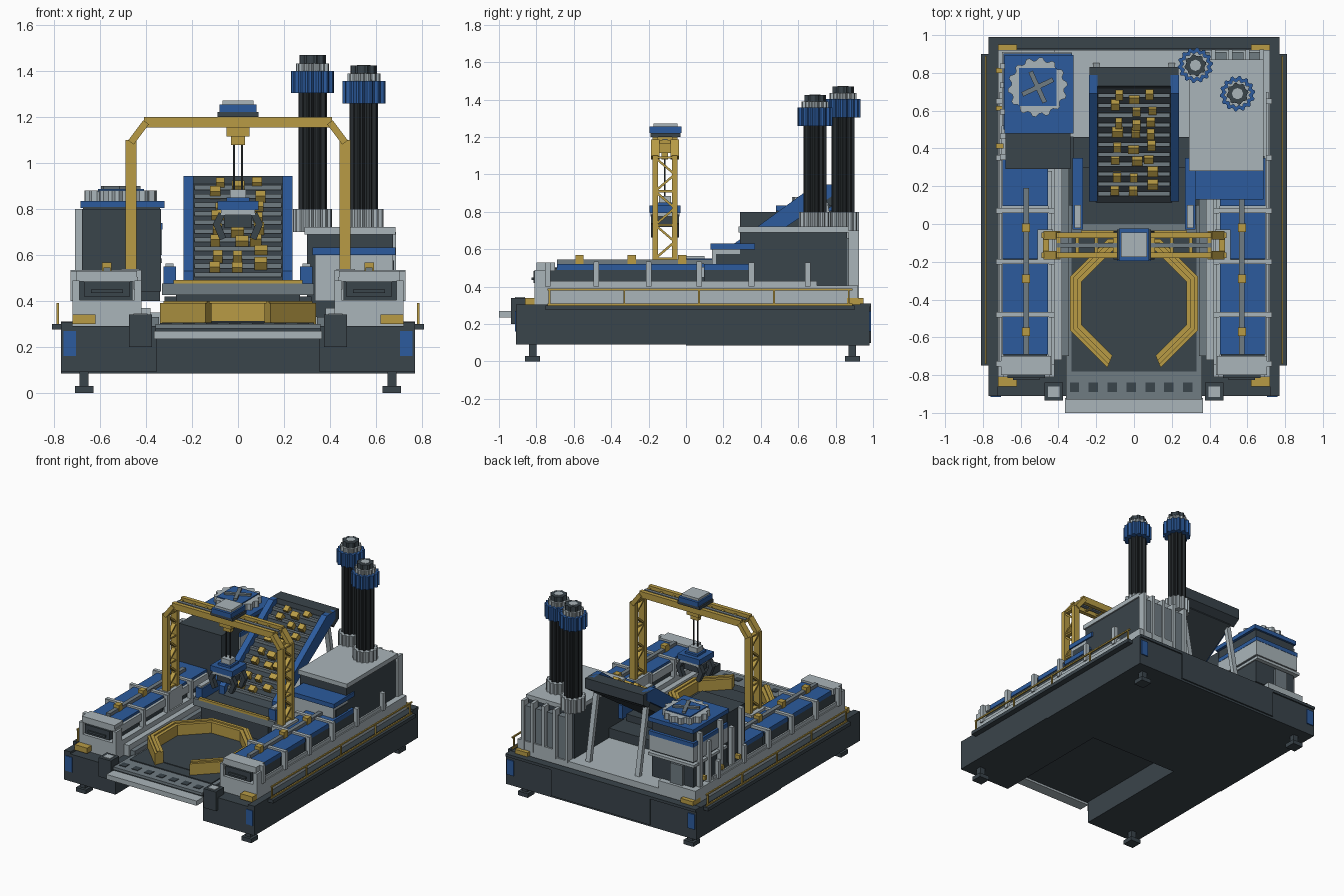
import bpy, bmesh, math, random
from mathutils import Vector, Matrix

if "Cube" in bpy.data.objects:
    bpy.data.objects.remove(bpy.data.objects["Cube"])

random.seed(4)


def material(name, rgb):
    m = bpy.data.materials.new(name)
    m.diffuse_color = (*rgb, 1)
    m.use_nodes = True
    m.node_tree.nodes["Principled BSDF"].inputs["Base Color"].default_value = m.diffuse_color
    return m


SLATE = material("dark slate", (0.042, 0.058, 0.07))
BLACK = material("soot black", (0.02, 0.025, 0.028))
LIGHT = material("light grey", (0.40, 0.46, 0.49))
MID = material("mid grey", (0.16, 0.20, 0.225))
BLUE = material("blue", (0.025, 0.105, 0.34))
GOLD = material("gold", (0.48, 0.33, 0.06))


def finish(name, bm, mat):
    bmesh.ops.recalc_face_normals(bm, faces=bm.faces)
    me = bpy.data.meshes.new(name)
    bm.to_mesh(me)
    bm.free()
    me.materials.append(mat)
    ob = bpy.data.objects.new(name, me)
    bpy.context.collection.objects.link(ob)
    return ob


def boxes(name, mat, items, mirror=False):
    """Boxes as (x0, x1, y0, y1, z0, z1), optionally mirrored in x."""
    bm = bmesh.new()
    for s in ((1, -1) if mirror else (1,)):
        for x0, x1, y0, y1, z0, z1 in items:
            c = Matrix.Translation((s * (x0 + x1) / 2, (y0 + y1) / 2, (z0 + z1) / 2))
            bmesh.ops.create_cube(bm, size=1, matrix=c @ Matrix.Diagonal((x1 - x0, y1 - y0, z1 - z0, 1)))
    return finish(name, bm, mat)


def bars(name, mat, items, w, d, mirror=False):
    """Straight bars between point pairs."""
    bm = bmesh.new()
    for s in ((1, -1) if mirror else (1,)):
        for a, b in items:
            a, b = (Vector((s * p[0], p[1], p[2])) for p in (a, b))
            rot = (b - a).to_track_quat('Z', 'Y').to_matrix().to_4x4()
            bmesh.ops.create_cube(bm, size=1, matrix=Matrix.Translation((a + b) / 2) @ rot
                                  @ Matrix.Diagonal((w, d, (b - a).length, 1)))
    return finish(name, bm, mat)


def prism(name, mat, pts, lo, hi, place, mirror=False):
    """Extrude a 2D outline from lo to hi; place(u, v, w) gives the point."""
    bm = bmesh.new()
    for s in ((1, -1) if mirror else (1,)):
        rings = [[bm.verts.new((s * p[0], p[1], p[2])) for p in (place(u, v, w) for u, v in pts)] for w in (lo, hi)]
        n = len(pts)
        for r in rings:
            bm.faces.new(r)
        for i in range(n):
            bm.faces.new((rings[0][i], rings[0][(i + 1) % n], rings[1][(i + 1) % n], rings[1][i]))
    return finish(name, bm, mat)


def upright(u, v, w):
    return (u, v, w)


def sideways(u, v, w):
    return (w, u, v)


def gear(cx, cy, r, depth, teeth):
    pts = []
    for i in range(teeth * 4):
        a = math.tau * (i + 0.5) / (teeth * 4)
        k = r if i % 4 < 2 else r - depth
        pts.append((cx + k * math.cos(a), cy + k * math.sin(a)))
    return pts


# Base with front notch, feet and corner plates
boxes("base", SLATE, [(-.77, .77, 0, .98, .085, .29), (-.36, .36, -.92, 0, .25, .285), (-.4, .4, .97, .99, .1, .29)])
boxes("base_front_arm", SLATE, [(.355, .77, -.91, 0, .09, .29)], True)
boxes("side_walkway", SLATE, [(.75, .81, -.75, .9, .275, .3)], True)
boxes("base_rim", SLATE, [(.72, .77, -.91, .98, .29, .305), (0, .77, .93, .99, .29, .31)], True)
boxes("foot", SLATE, [b for y in (-.82, .89) for b in ((.65, .69, y - .02, y + .02, .03, .1),
                                                        (.63, .71, y - .04, y + .04, 0, .03))], True)
boxes("corner_plate", BLUE, [(.705, .76, -.915, -.9, .16, .27), (.705, .76, .97, .988, .16, .27)], True)
boxes("corner_bollard", GOLD, [(.62, .72, -.86, -.81, .3, .34), (.62, .72, .86, .95, .3, .34)], True)

# Side handrails
bars("handrail", GOLD, [((.785, -.74, z), (.785, .89, z)) for z in (.305, .385)]
     + [((.785, -.73 + .4 * i, .29), (.785, -.73 + .4 * i, .39)) for i in range(5)], .01, .01, True)

# Front deck, ramp and comb
boxes("deck", MID, [(-.36, .36, -.93, .1, .28, .3)])
boxes("deck_inner", SLATE, [(-.33, .33, -.78, .1, .295, .307)])
boxes("ramp", LIGHT, [(-.365, .365, -1, -.92, .235, .27)])
boxes("deck_comb", SLATE, [(-.34 + .1 * i, -.29 + .1 * i, -.89, -.84, .29, .304) for i in range(7)])
boxes("gate_post", SLATE, [(.375, .475, -.935, -.84, .2, .34)], True)
boxes("gate_post_cap", LIGHT, [(.395, .455, -.915, -.86, .34, .345)], True)

# Raised light platform around the sides and back
boxes("platform", LIGHT, [(.42, .72, -.81, .92, .29, .405), (.38, .44, -.72, .45, .29, .37),
                          (0, .7, .46, .92, .29, .35)], True)
boxes("platform_inner_step", MID, [(.345, .39, -.7, .45, .29, .33)], True)

# Octagonal arena wall, open towards the front
def octagon(r, i):
    a = math.radians(-67.5 + 45 * i)
    return (r * math.cos(a), -.42 + r * math.sin(a))


for i in range(7):
    prism("arena_wall", GOLD, [octagon(.368, i), octagon(.368, i + 1), octagon(.30, i + 1), octagon(.30, i)],
          .30, .39, upright)
    prism("arena_wall_cap", GOLD, [octagon(.35, i), octagon(.35, i + 1), octagon(.325, i + 1), octagon(.325, i)],
          .39, .4, upright)
prism("arena_floor", SLATE, [octagon(.30, i) for i in range(8)], .3, .312, upright)

# Side tank rows with ribs, hoods and a centre pipe
boxes("tank", SLATE, [(.46, .69, y, y + .265, .4, .5) for y in (-.76, -.475, -.19, .095)] + [(.48, .67, .3, .68, .4, .48)], True)
boxes("tank_lid", BLUE, [(.455, .695, y, y + .255, .49, .522) for y in (-.69, -.465, -.185, .095)], True)
boxes("tank_rib", LIGHT, [b for y in (-.48, -.2, .07) for b in ((.42, .73, y - .013, y + .013, .515, .535),
      (.42, .45, y - .015, y + .015, .4, .53), (.7, .73, y - .015, y + .015, .4, .53))]
      + [(.7, .73, y - .015, y + .015, .4, .53) for y in (-.74, .35, .65)], True)
boxes("tank_rail", LIGHT, [(.435, .455, -.8, .28, .45, .505), (.7, .712, -.8, .7, .4, .43)], True)
boxes("tank_hood", LIGHT, [(.44, .705, -.8, -.7, .485, .53), (.42, .45, -.81, -.74, .4, .49), (.69, .72, -.81, -.74, .4, .49)], True)
boxes("tank_grille", SLATE, [(.47, .67, -.815, -.76, .42, .485), (.5, .64, -.825, -.8, .435, .45)], True)
boxes("tank_pipe", MID, [(.555, .585, -.69, .19, .52, .545)], True)
boxes("pipe_valve", GOLD, [(.55, .592, y - .022, y + .022, .52, .568) for y in (-.57, -.29, -.02)], True)

# Gantry crane legs, beam and trolley
YS = (-.165, -.06)
boxes("gantry_footing", LIGHT, [(.43, .51, -.19, -.03, .4, .54)], True)
bars("gantry_leg", GOLD, [((.466, y, .53), (.466, y, 1.1)) for y in YS]
     + [((.466, y, 1.09), (.4, y, 1.178)) for y in YS], .046, .03, True)
bars("gantry_lattice", GOLD, [((.466, YS[i % 2], .55 + .09 * i), (.466, YS[1 - i % 2], .64 + .09 * i)) for i in range(6)]
     + [((.466, YS[0], z), (.466, YS[1], z)) for z in (.55, .73, .91, 1.09)], .03, .012, True)
bars("gantry_beam", GOLD, [((-.41, y, 1.178), (.41, y, 1.178)) for y in YS], .03, .046)
boxes("beam_tie", GOLD, [(-.41 + .1 * i, -.39 + .1 * i, -.16, -.06, 1.165, 1.185) for i in range(9)])
boxes("beam_track", MID, [(-.41, .41, -.125, -.1, 1.165, 1.19)])
boxes("trolley_base", SLATE, [(-.09, .09, -.19, -.03, 1.2, 1.222)])
boxes("trolley_body", BLUE, [(-.08, .08, -.195, -.025, 1.222, 1.255)])
boxes("trolley_cap", LIGHT, [(-.068, .068, -.175, -.045, 1.255, 1.272)])
boxes("trolley_winch", GOLD, [(-.05, .05, -.15, -.075, 1.115, 1.2), (-.03, .03, -.13, -.095, 1.08, 1.12)])
boxes("hoist_cable", BLACK, [(.013, .021, -.117, -.109, .87, 1.16)], True)

# Hanging grabber
boxes("grabber_top", LIGHT, [(-.035, .035, -.145, -.08, .84, .885), (-.075, .075, -.19, -.035, .775, .795)])
boxes("grabber_body", BLUE, [(-.09, .09, -.195, -.03, .795, .835), (-.05, .05, -.16, -.06, .835, .85)])
boxes("grabber_core", SLATE, [(-.06, .06, -.16, -.06, .72, .78)])
bars("grabber_claw", SLATE, [((.07, y, .78), (.095, y, .73)) for y in (-.17, -.055)]
     + [((.095, y, .74), (.065, y, .67)) for y in (-.17, -.055)], .035, .03, True)

# Inclined feeder with slats and ore blocks
SLOPE = math.atan2(.46, .63)


def belt(y):
    return .47 + (y - .12) * .73


prism("feeder_bed", SLATE, [(.1, .38), (.1, .46), (.72, .91), (.78, .91), (.78, .83)], -.2, .2, sideways)
prism("feeder_side", BLUE, [(.12, .44), (.12, .53), (.69, .945), (.79, .945), (.79, .89)], .193, .237, sideways, True)
prism("feeder_head", SLATE, [(.72, .89), (.73, .945), (.83, .945), (.83, .87), (.77, .83)], -.235, .235, sideways)
bars("feeder_strut", LIGHT, [((.2, .74, .86), (.2, .84, .33))], .035, .03, True)
bars("feeder_slat", MID, [((-.19, y, belt(y) + .015), (.19, y, belt(y) + .015))
                          for y in (.16 + .052 * i for i in range(11))], .022, .02)
bm = bmesh.new()
for row in range(8):
    for col in (-.09, .01, .09):
        y = .19 + .07 * row + random.uniform(-.02, .02)
        m = Matrix.Translation((col + random.uniform(-.015, .015), y, belt(y) + .03)) @ Matrix.Rotation(SLOPE, 4, 'X')
        bmesh.ops.create_cube(bm, size=1, matrix=m @ Matrix.Diagonal((random.uniform(.035, .06), .04, .04, 1)))
finish("ore_blocks", bm, GOLD)

# Feeder receiving hopper
boxes("hopper", SLATE, [(-.27, .27, -.04, .3, .3, .47), (-.32, .32, .1, .46, .3, .42)])
boxes("hopper_lip", GOLD, [(-.28, .28, -.055, -.035, .475, .492)])
boxes("hopper_trim", MID, [(-.33, .33, -.05, .0, .425, .475)])
boxes("hopper_side", BLUE, [(.27, .325, -.03, .35, .45, .55)], True)
boxes("hopper_side_cap", LIGHT, [(.28, .315, -.02, .1, .55, .563)], True)

# Left workshop with banded walls and roof fan
boxes("workshop", SLATE, [(-.675, -.34, .48, .88, .4, .81), (-.68, -.335, .29, .49, .44, .8)])
boxes("workshop_band", LIGHT, [(-.69, -.33, .5, .9, .6, .71), (-.7, -.33, .52, .91, .565, .585)])
boxes("workshop_stripe", BLUE, [(-.692, -.328, .5, .902, .71, .74)])
boxes("workshop_roof", BLUE, [(-.685, -.32, .48, .895, .805, .835)])
boxes("workshop_pipe", LIGHT, [(-.71, -.68, y, y + .03, .4, .8 - .1 * (i % 2)) for i, y in enumerate((.34, .45, .58, .72, .82))])
boxes("pipe_clamp", GOLD, [(-.73, -.69, y, y + .025, .45, .48) for y in (.4, .6, .8)])
boxes("workshop_door", MID, [(-.6, -.5, .87, .9, .35, .55)])
FX, FY = -.51, .725
prism("fan_ring", LIGHT, gear(FX, FY, .158, .018, 14), .835, .88, upright)
boxes("fan_plate", BLUE, [(FX - .1, FX + .1, FY - .1, FY + .1, .875, .887)])
bars("fan_blade", MID, [((FX - .09 * math.cos(a), FY - .09 * math.sin(a), .89),
                         (FX + .09 * math.cos(a), FY + .09 * math.sin(a), .89)) for a in (.45, 2.0)], .025, .02)

# Right furnace house with annex and rear ducts
boxes("furnace_house", SLATE, [(.3, .675, .29, .86, .33, .69)])
boxes("furnace_roof", LIGHT, [(.29, .685, .28, .87, .69, .722)])
boxes("annex", LIGHT, [(.335, .675, .14, .3, .4, .6)])
boxes("annex_roof", BLUE, [(.325, .685, .13, .37, .6, .632)])
boxes("annex_window", SLATE, [(.67, .68, .16, .3, .52, .575)])
boxes("rear_duct", MID, [(.34 + .09 * i, .4 + .09 * i, .85, .91, .34, .66) for i in range(4)])
boxes("rear_pillar", LIGHT, [(x, x + .022, .87, .925, .34, .7) for x in (.31, .41, .5, .59, .665)])

# Fluted chimneys with geared collars
for cx, cy, top in ((.325, .84, 1.47), (.548, .69, 1.425)):
    prism("chimney_collar", LIGHT, gear(cx, cy, .085, .012, 14), .7, .8, upright)
    prism("chimney_shaft", BLACK, gear(cx, cy, .062, .014, 10), .78, top - .06, upright)
    prism("chimney_crown", BLUE, gear(cx, cy, .094, .012, 14), top - .165, top - .068, upright)
    prism("chimney_ring", LIGHT, gear(cx, cy, .072, .01, 14), top - .07, top - .035, upright)
    prism("chimney_mouth", SLATE, gear(cx, cy, .058, .008, 8), top - .036, top, upright)
    prism("chimney_throat", LIGHT, [(cx + .03 * math.cos(k * math.tau / 8), cy + .03 * math.sin(k * math.tau / 8))
                                    for k in range(8)], top - .01, top + .002, upright)
